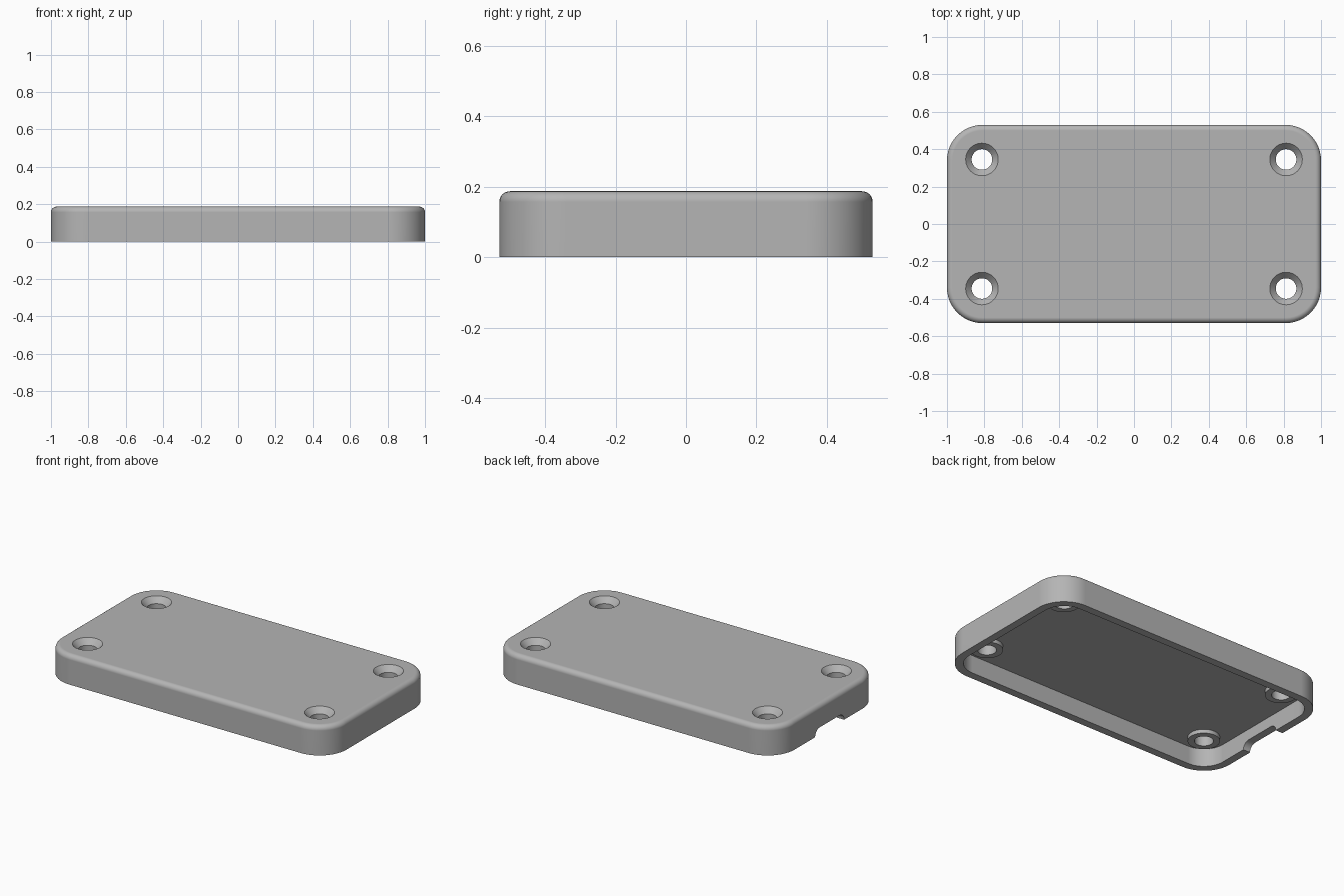
import bpy, bmesh
from math import cos, sin, pi

if "Cube" in bpy.data.objects:
    bpy.data.objects.remove(bpy.data.objects["Cube"])

HX, HY, HEIGHT = 1.0, 0.53, 0.187      # half length, half width, height
CORNER, WALL, FILLET = 0.19, 0.05, 0.03
FLOOR, BOSS = 0.115, 0.09              # underside of plate, underside of bosses
HOLES = [(sx * 0.813, sy * 0.345) for sx in (-1, 1) for sy in (-1, 1)]

grey = bpy.data.materials.new("plain grey")
grey.use_nodes = True
colour = (0.46, 0.46, 0.46, 1)
grey.diffuse_color = colour
grey.node_tree.nodes["Principled BSDF"].inputs["Base Color"].default_value = colour


def rounded_ring(inset, z, steps=12):
    """Rounded rectangle outline, inset from the outer edge."""
    r = CORNER - inset
    ring = []
    for q, (sx, sy) in enumerate([(1, 1), (-1, 1), (-1, -1), (1, -1)]):
        for i in range(steps + 1):
            a = (q + i / steps) * pi / 2
            ring.append((sx * (HX - CORNER) + r * cos(a),
                         sy * (HY - CORNER) + r * sin(a), z))
    return ring


def circle(centre, r, z, n=48):
    return [(centre[0] + r * cos(2 * pi * i / n),
             centre[1] + r * sin(2 * pi * i / n), z) for i in range(n)]


def slot_ring(x, half=0.145, r=0.045, steps=16):
    """Upright outline with two semicircular ends."""
    ring = []
    for side, start in ((1, -pi / 2), (-1, pi / 2)):
        for i in range(steps + 1):
            a = start + i / steps * pi
            ring.append((x, side * (half - r) + r * cos(a) - 0.01, r * sin(a)))
    return ring


def loft(bm, rings):
    """Skin a stack of outlines and cap both ends."""
    rows = [[bm.verts.new(p) for p in ring] for ring in rings]
    n = len(rows[0])
    for a, b in zip(rows, rows[1:]):
        for i in range(n):
            j = (i + 1) % n
            bm.faces.new((a[i], a[j], b[j], b[i]))
    bm.faces.new(rows[0][::-1])
    bm.faces.new(rows[-1])


def make_object(name, stacks):
    bm = bmesh.new()
    for rings in stacks:
        loft(bm, rings)
    bmesh.ops.recalc_face_normals(bm, faces=bm.faces)
    mesh = bpy.data.meshes.new(name)
    bm.to_mesh(mesh)
    bm.free()
    mesh.materials.append(grey)
    obj = bpy.data.objects.new(name, mesh)
    bpy.context.collection.objects.link(obj)
    return obj


def combine(target, tool, operation):
    mod = target.modifiers.new(operation.lower(), "BOOLEAN")
    mod.operation, mod.object, mod.solver = operation, tool, "EXACT"
    bpy.context.view_layer.objects.active = target
    bpy.ops.object.modifier_apply(modifier=mod.name)
    bpy.data.objects.remove(tool)


# Tray: hollow underside, outer wall and rounded top edge
arc = [i / 6 * pi / 2 for i in range(7)]
shell = [rounded_ring(WALL, FLOOR), rounded_ring(WALL, 0), rounded_ring(0, 0)]
shell += [rounded_ring(FLUSH, z) for FLUSH, z in
          [(FILLET * (1 - cos(a)), HEIGHT - FILLET * (1 - sin(a))) for a in arc]]
lid = make_object("enclosure_lid", [shell])

# Screw bosses under the plate
combine(lid, make_object("screw_bosses", [
    [circle(c, 0.093, BOSS), circle(c, 0.093, HEIGHT - 0.04)] for c in HOLES]), "UNION")

# Countersunk screw holes
combine(lid, make_object("screw_hole_cutters", [
    [circle(c, 0.055, -0.1), circle(c, 0.055, HEIGHT - 0.035),
     circle(c, 0.087, HEIGHT), circle(c, 0.087, HEIGHT + 0.1)] for c in HOLES]), "DIFFERENCE")

# Cable notch in one end wall
combine(lid, make_object("cable_notch_cutter", [
    [slot_ring(-1.1), slot_ring(-0.9)]]), "DIFFERENCE")

# Smooth curved walls, keep crisp edges
bpy.ops.object.select_all(action="DESELECT")
lid.select_set(True)
bpy.context.view_layer.objects.active = lid
bpy.ops.object.shade_smooth_by_angle(angle=0.5)
weighted = lid.modifiers.new("even shading", "WEIGHTED_NORMAL")
weighted.keep_sharp = True
